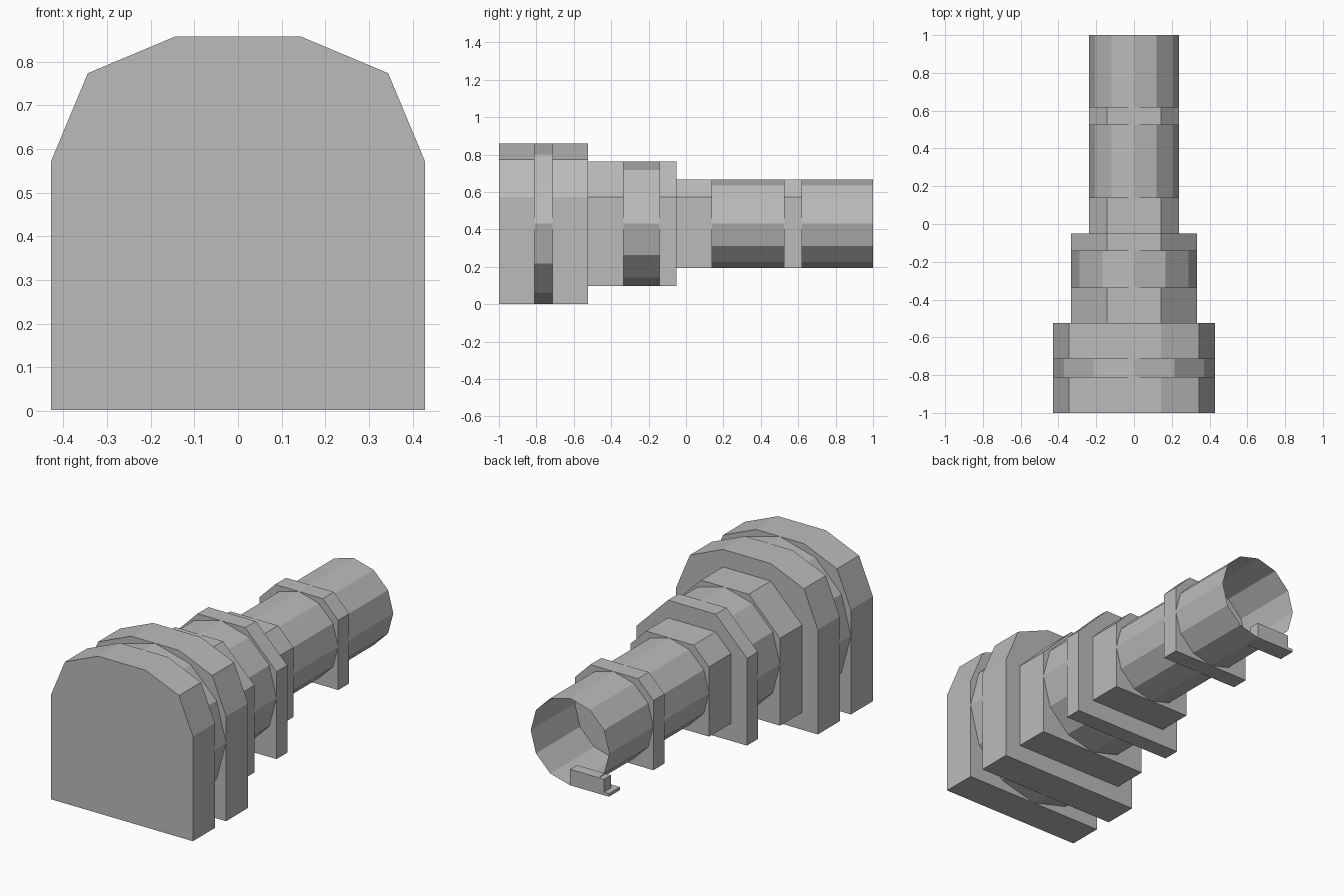
import bpy, bmesh, math

if "Cube" in bpy.data.objects:
    bpy.data.objects.remove(bpy.data.objects["Cube"])

grey = bpy.data.materials.new("plain_grey")
grey.diffuse_color = (0.5, 0.5, 0.5, 1)
grey.use_nodes = True
grey.node_tree.nodes["Principled BSDF"].inputs["Base Color"].default_value = grey.diffuse_color

CENTRE = 0.43            # height of the barrel axis
BIG, MID, SMALL = 0.428, 0.333, 0.237


def extrude(name, profile, y0, y1, caps=True):
    """Extrude an (x, z) outline along y."""
    bm = bmesh.new()
    a = [bm.verts.new((x, y0, z)) for x, z in profile]
    b = [bm.verts.new((x, y1, z)) for x, z in profile]
    n = len(profile)
    for i in range(n):
        j = (i + 1) % n
        bm.faces.new((a[i], a[j], b[j], b[i]))
    if caps:
        bm.faces.new(a[::-1])
        bm.faces.new(b)
    if caps:
        bmesh.ops.recalc_face_normals(bm, faces=bm.faces)
    mesh = bpy.data.meshes.new(name)
    bm.to_mesh(mesh)
    bm.free()
    mesh.materials.append(grey)
    obj = bpy.data.objects.new(name, mesh)
    bpy.context.collection.objects.link(obj)
    return obj


def block(name, r, y0, y1):
    """Flat-bottomed slab with cut top corners."""
    half = [(r, CENTRE - r), (r, 0.573)]
    if r == BIG:
        half.append((0.344, 0.774))
    half.append((0.144, CENTRE + r))
    extrude(name, half + [(-x, z) for x, z in reversed(half)], y0, y1)


def drum(name, r, y0, y1):
    """Open twelve-sided tube."""
    ring = [(r * math.cos(i * math.pi / 6), CENTRE + r * math.sin(i * math.pi / 6))
            for i in range(12)]
    extrude(name, ring[::-1], y0, y1, caps=False)


def box(name, x0, x1, y0, y1, z0, z1):
    extrude(name, [(x0, z0), (x1, z0), (x1, z1), (x0, z1)], y0, y1)


# base section
block("base_block_front", BIG, -1.0, -0.81)
drum("base_drum", BIG, -0.81, -0.714)
block("base_block_rear", BIG, -0.714, -0.525)

# middle section
block("middle_block_front", MID, -0.525, -0.335)
drum("middle_drum", MID, -0.335, -0.143)
block("middle_block_rear", MID, -0.143, -0.05)

# barrel section with an open muzzle
block("barrel_collar", SMALL, -0.05, 0.14)
drum("barrel_drum", SMALL, 0.14, 0.525)
block("barrel_ring", SMALL, 0.525, 0.62)
drum("muzzle_tube", SMALL, 0.62, 1.0)

# small catch under the muzzle
box("catch_plate", -0.235, 0.0, 0.905, 1.0, 0.193, 0.21)
box("catch_lip", -0.205, 0.0, 0.94, 1.0, 0.193, 0.28)
